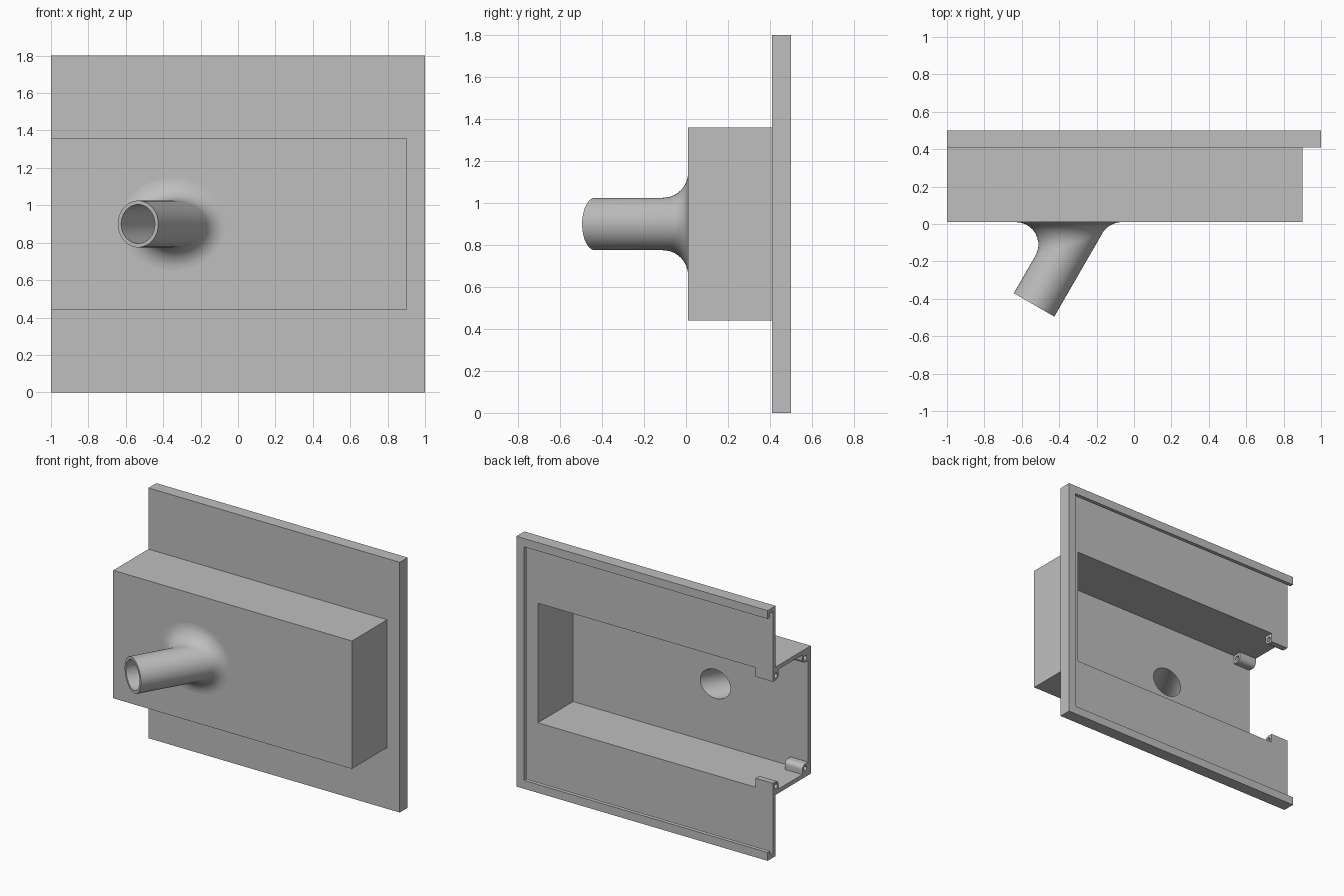
import bpy, bmesh, math
from mathutils import Vector

cube = bpy.data.objects.get("Cube")
if cube:
    bpy.data.objects.remove(cube, do_unlink=True)

grey = bpy.data.materials.new("plain_grey")
grey.use_nodes = True
COLOUR = (0.52, 0.52, 0.52, 1)
grey.diffuse_color = COLOUR
grey.node_tree.nodes["Principled BSDF"].inputs["Base Color"].default_value = COLOUR


def finish(name, bm):
    """Turn a bmesh into a named grey object."""
    bmesh.ops.recalc_face_normals(bm, faces=bm.faces)
    mesh = bpy.data.meshes.new(name)
    bm.to_mesh(mesh)
    bm.free()
    mesh.materials.append(grey)
    obj = bpy.data.objects.new(name, mesh)
    bpy.context.collection.objects.link(obj)
    return obj


def block(name, xs, ys, zs):
    bm = bmesh.new()
    bmesh.ops.create_cube(bm, size=1)
    for v in bm.verts:
        v.co = [lo + (c + 0.5) * (hi - lo) for c, (lo, hi) in zip(v.co, (xs, ys, zs))]
    return finish(name, bm)


def rod(name, centre, direction, radius, length, sides=64):
    bm = bmesh.new()
    bmesh.ops.create_cone(bm, cap_ends=True, segments=sides, radius1=radius,
                          radius2=radius, depth=length)
    turn = direction.to_track_quat('Z', 'Y')
    for v in bm.verts:
        v.co = turn @ v.co + centre
    return finish(name, bm)


def activate(obj):
    bpy.ops.object.select_all(action='DESELECT')
    obj.select_set(True)
    bpy.context.view_layer.objects.active = obj


def combine(obj, other, operation):
    other.hide_render = True
    mod = obj.modifiers.new("cut", 'BOOLEAN')
    mod.operation, mod.solver, mod.object = operation, 'EXACT', other
    activate(obj)
    bpy.ops.object.modifier_apply(modifier=mod.name)
    bpy.data.objects.remove(other, do_unlink=True)


def smooth(obj):
    activate(obj)
    bpy.ops.object.shade_smooth_by_angle(angle=math.radians(30))


# Spout axis, leaning out of the front face
FACE = 0.01
root = Vector((-0.279, FACE, 0.9))
axis = Vector((-0.5, -math.sqrt(0.75), 0))
side = Vector((math.sqrt(0.75), -0.5, 0))
up = Vector((0, 0, 1))
OUTER, BORE, FILLET, LENGTH = 0.125, 0.104, 0.12, 0.511

# Housing: flanged plate and box, hollow at the back and open at one end
T = 0.03
housing = block("housing", (-1, 1), (0.41, 0.5), (0, 1.8))
combine(housing, block("box", (-1, 0.9), (FACE, 0.42), (0.44, 1.36)), 'UNION')
cuts = [
    block("panel_slot", (-1.2, 1 - T), (0.44, 0.472), (T, 1.8 - T)),
    block("rear_window", (-1.2, 1 - 2 * T), (0.46, 0.7), (2 * T, 1.8 - 2 * T)),
    block("cavity", (-1.2, 0.9 - T), (FACE + T, 0.45), (0.44 + T, 1.36 - T)),
    rod("bore", root, axis, BORE, 0.3),
]
for cut in cuts:
    combine(housing, cut, 'DIFFERENCE')
smooth(housing)

# Spout with a rolling-ball fillet where it meets the front face
bm = bmesh.new()
SIDES, STEPS = 64, 10
columns = []
for i in range(SIDES):
    a = math.tau * i / SIDES
    out = math.cos(a) * side + math.sin(a) * up

    def on_face(radius, lift=0):
        """Distance along the axis that puts a point lift in front of the face."""
        return (lift + radius * out.y) / -axis.y

    ball = root + axis * on_face(OUTER + FILLET, FILLET) + out * (OUTER + FILLET)
    points = [root + axis * on_face(BORE) + out * BORE,
              root + axis * LENGTH + out * BORE,
              root + axis * LENGTH + out * OUTER]
    start, end = -out, Vector((0, 1, 0))
    sweep = start.angle(end)
    for k in range(STEPS + 1):
        f = k / STEPS
        ray = (start * math.sin((1 - f) * sweep) + end * math.sin(f * sweep)) / math.sin(sweep)
        points.append(ball + ray * FILLET)
    columns.append([bm.verts.new(p) for p in points])
for i, col in enumerate(columns):
    nxt = columns[(i + 1) % SIDES]
    for j in range(len(col)):
        k = (j + 1) % len(col)
        bm.faces.new((col[j], nxt[j], nxt[k], col[k]))
smooth(finish("spout", bm))


# Screw bosses in the four corners of the open end
def boss(name, y, z, sy, sz, size=0.065, length=0.14):
    bm = bmesh.new()
    r = size / 2
    outline = [(0, 0), (size, 0)]
    for k in range(13):
        a = math.pi / 2 * k / 12
        outline.append((r + r * math.cos(a), r + r * math.sin(a)))
    outline.append((0, size))
    cap = bm.faces.new([bm.verts.new((-1, y + sy * p, z + sz * q)) for p, q in outline])
    grown = bmesh.ops.extrude_face_region(bm, geom=[cap])["geom"]
    bmesh.ops.translate(bm, vec=(length, 0, 0),
                        verts=[g for g in grown if isinstance(g, bmesh.types.BMVert)])
    obj = finish(name, bm)
    hole = rod("screw_hole", Vector((-1, y + sy * r, z + sz * r)), Vector((1, 0, 0)),
               0.017, 4 * length, 24)
    combine(obj, hole, 'DIFFERENCE')
    smooth(obj)


for level, z, sz in (("lower", 0.44 + T, 1), ("upper", 1.36 - T, -1)):
    boss(level + "_front_boss", FACE + T, z, 1, sz)
    boss(level + "_back_boss", 0.44, z, -1, sz)
